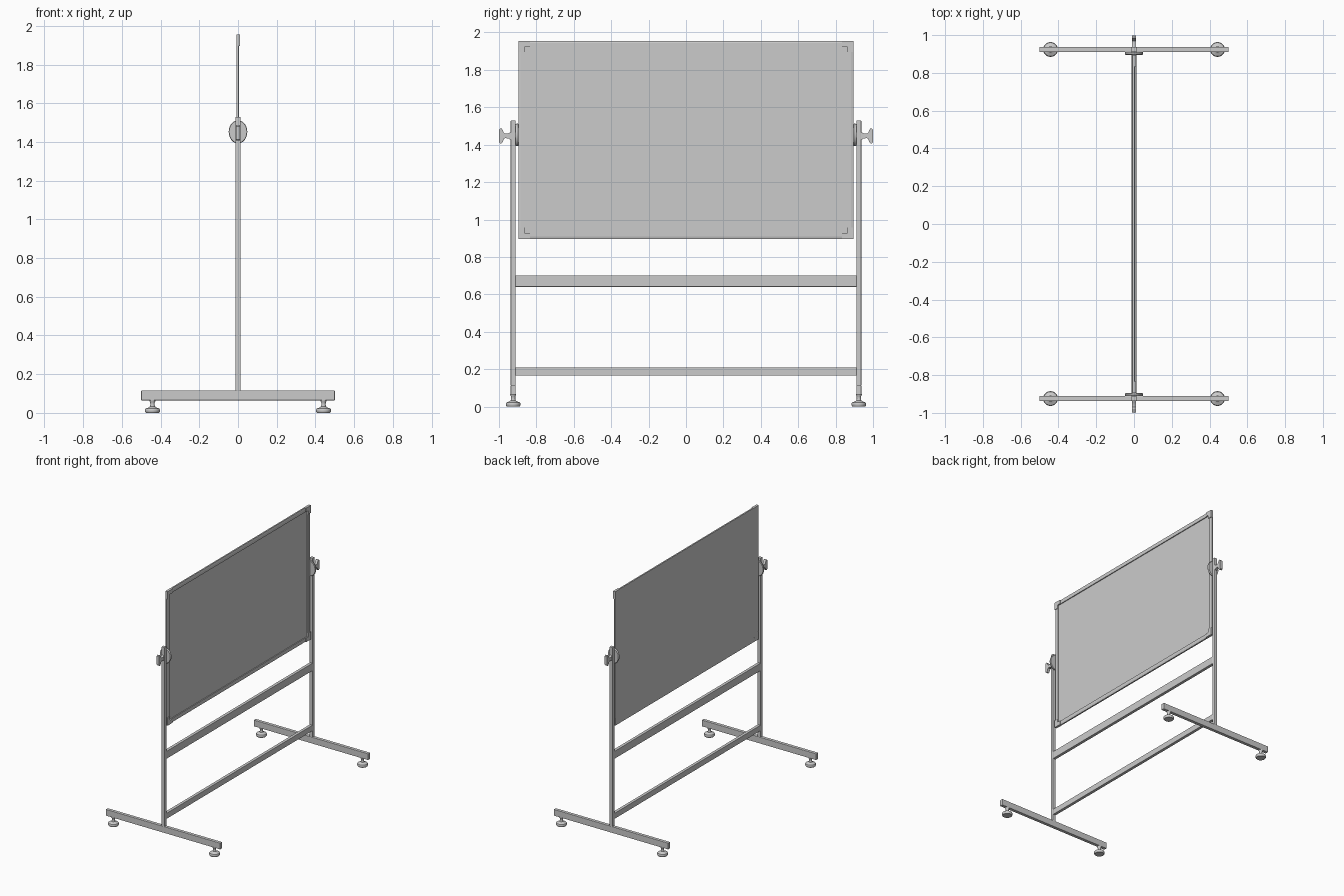
import bpy, bmesh, math
from mathutils import Vector

if "Cube" in bpy.data.objects:
    bpy.data.objects.remove(bpy.data.objects["Cube"])


def finish(name, bm, smooth=False, bevel=0.0):
    bmesh.ops.recalc_face_normals(bm, faces=bm.faces)
    me = bpy.data.meshes.new(name)
    bm.to_mesh(me)
    bm.free()
    ob = bpy.data.objects.new(name, me)
    bpy.context.collection.objects.link(ob)
    if bevel:
        mod = ob.modifiers.new("bevel", 'BEVEL')
        mod.width = bevel
        mod.segments = 2
    if smooth:
        bpy.context.view_layer.objects.active = ob
        ob.select_set(True)
        bpy.ops.object.shade_smooth_by_angle(angle=math.radians(35))
        ob.select_set(False)
    return ob


def box(name, lo, hi, bevel=0.002):
    lo, hi = Vector(lo), Vector(hi)
    bm = bmesh.new()
    bmesh.ops.create_cube(bm, size=1)
    for v in bm.verts:
        v.co = Vector(a * b for a, b in zip(v.co, hi - lo)) + (lo + hi) / 2
    return finish(name, bm, bevel=bevel)


def loft(name, rings, smooth=False):
    """Bridge equal-length closed rings and cap both ends."""
    bm = bmesh.new()
    vs = [[bm.verts.new(p) for p in r] for r in rings]
    n = len(rings[0])
    for a, b in zip(vs, vs[1:]):
        for i in range(n):
            j = (i + 1) % n
            bm.faces.new((a[i], a[j], b[j], b[i]))
    bm.faces.new(vs[0])
    bm.faces.new(vs[-1])
    return finish(name, bm, smooth)


def prism_x(name, pts, x0, x1, smooth=False):
    return loft(name, [[(x, y, z) for y, z in pts] for x in (x0, x1)], smooth)


# Board: flat back, raised rim and recessed writing surface on +x
W, Z0, Z1 = 0.895, 0.896, 1.955


def board_ring(x, d):
    return [(x, -W + d, Z0 + d), (x, W - d, Z0 + d), (x, W - d, Z1 - d), (x, -W + d, Z1 - d)]


loft("board_with_rim", [board_ring(x, d) for x, d in (
    (-0.008, 0), (0.003, 0), (0.006, 0.012), (0.006, 0.032), (-0.001, 0.032))])

# L-shaped corner caps
L, T = 0.06, 0.032
for sy in (-1, 1):
    for sz in (-1, 1):
        zc = Z1 if sz > 0 else Z0
        ell = [(0, 0), (L, 0), (L, T), (T, T), (T, L), (0, L)]
        prism_x("board_corner_cap", [(sy * (W - a), zc - sz * b) for a, b in ell], -0.0085, 0.011)

# Cross rails
box("middle_rail", (-0.012, -0.912, 0.64), (0.012, 0.912, 0.70))
box("lower_rail", (-0.012, -0.912, 0.165), (0.012, 0.912, 0.21))

ZP = 1.452
for s in (-1, 1):
    ya, yb = sorted((s * 0.911, s * 0.937))
    # Upright post and base beam
    box("upright_post", (-0.013, ya, 0.112), (0.013, yb, 1.53), 0.003)
    box("base_beam", (-0.5, ya, 0.065), (0.5, yb, 0.115))

    # Oval pivot plate between board and post
    def oval(y, k):
        return [(0.048 * k * math.cos(t), s * y, ZP + 0.06 * k * math.sin(t))
                for t in (2 * math.pi * i / 40 for i in range(40))]
    loft("pivot_plate", [oval(0.896, 0.95), oval(0.899, 1), oval(0.907, 1), oval(0.911, 0.95)], True)

    # Flat wing knob outside the post
    half = [(0.935, 0.02), (0.943, 0.018), (0.950, 0.013), (0.968, 0.012), (0.974, 0.017),
            (0.980, 0.032), (0.986, 0.040), (0.994, 0.040), (0.999, 0.034)]
    pts = [(s * y, ZP - 0.005 + r) for y, r in half] + [(s * y, ZP - 0.005 - r) for y, r in reversed(half)]
    prism_x("wing_knob", pts, -0.011, 0.011, True)

    # Turned levelling feet
    profile = [(0.034, 0), (0.038, 0.005), (0.039, 0.016), (0.036, 0.022), (0.020, 0.028),
               (0.013, 0.033), (0.011, 0.043), (0.012, 0.056), (0.016, 0.062), (0.016, 0.067)]
    for x in (-0.442, 0.442):
        loft("levelling_foot", [[(x + r * math.cos(t), s * 0.924 + r * math.sin(t), z)
                                 for t in (2 * math.pi * i / 32 for i in range(32))]
                                for r, z in profile], True)
